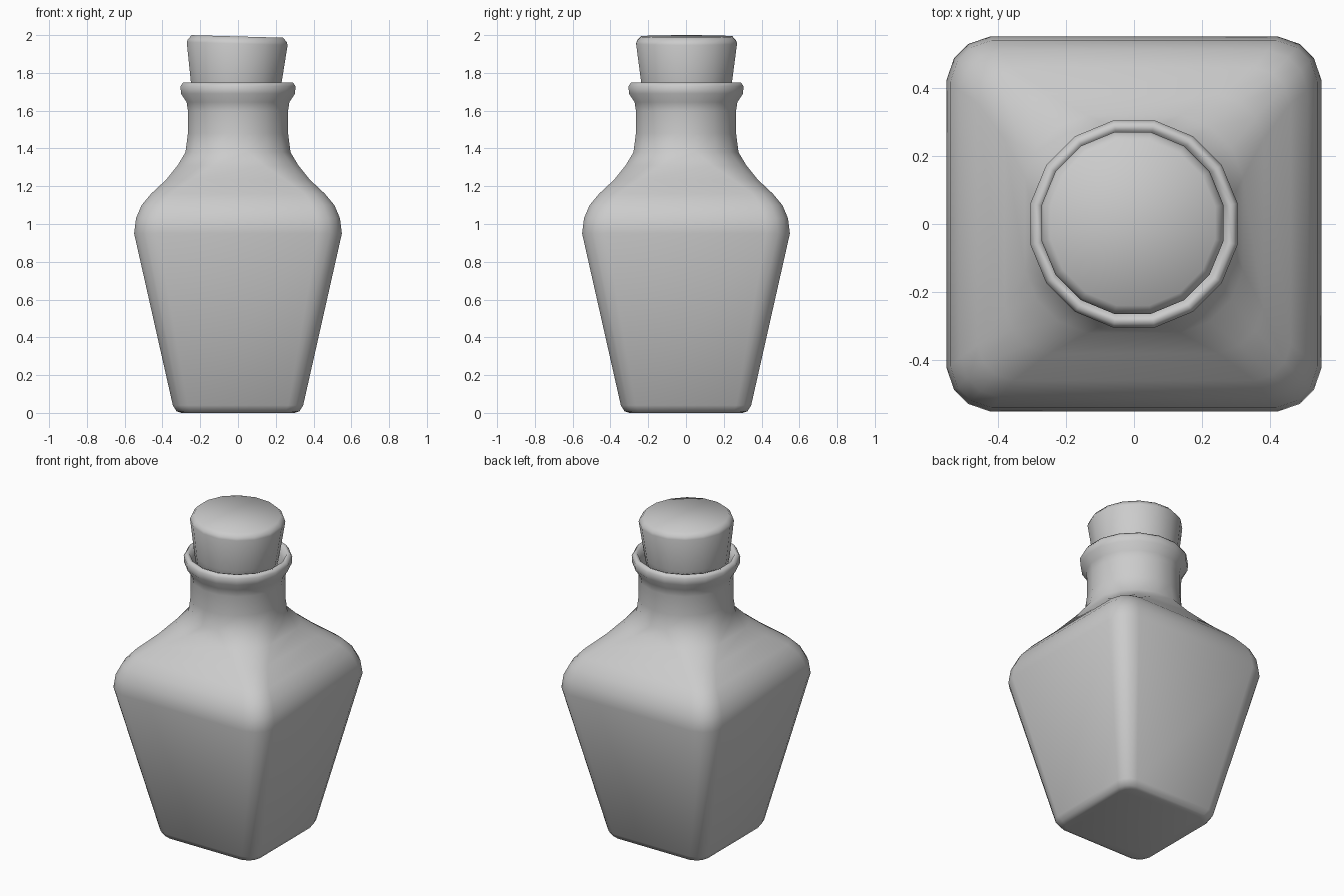
import bpy, bmesh, math

if "Cube" in bpy.data.objects:
    bpy.data.objects.remove(bpy.data.objects["Cube"])

# One corner of the 16-sided rounded square (half size 1)
CORNER = [(1, .77), (.96, .885), (.885, .96), (.77, 1)]


def ring(half, z, blend):
    """16 points: blend 0 = rounded square, 1 = circle."""
    pts = []
    for q in range(4):
        c, s = math.cos(q * math.pi / 2), math.sin(q * math.pi / 2)
        for k, (sx, sy) in enumerate(CORNER):
            a = math.radians(11.25 + 22.5 * k)
            x = half * (sx * (1 - blend) + 1.02 * math.cos(a) * blend)
            y = half * (sy * (1 - blend) + 1.02 * math.sin(a) * blend)
            pts.append((x * c - y * s, x * s + y * c, z))
    return pts


def loft(name, levels, cap_top):
    bm = bmesh.new()
    loops = [[bm.verts.new(p) for p in ring(*lv)] for lv in levels]
    for a, b in zip(loops, loops[1:]):
        for i in range(16):
            j = (i + 1) % 16
            bm.faces.new((a[i], a[j], b[j], b[i]))
    bm.faces.new(loops[0][::-1])
    if cap_top:
        bm.faces.new(loops[-1])
    for f in bm.faces:
        f.smooth = True
    me = bpy.data.meshes.new(name)
    bm.to_mesh(me)
    bm.free()
    ob = bpy.data.objects.new(name, me)
    bpy.context.collection.objects.link(ob)
    return ob


# Bottle: tapered square body, shoulder, round neck, rolled lip, inner neck
loft("bottle", [
    (.30, 0, 0), (.325, .008, 0), (.345, .04, 0),
    (.55, .95, 0), (.54, 1.03, 0), (.51, 1.10, 0), (.46, 1.16, 0),
    (.38, 1.235, .2), (.32, 1.31, .6), (.278, 1.38, 1),
    (.265, 1.48, 1), (.265, 1.60, 1), (.272, 1.645, 1), (.302, 1.69, 1),
    (.304, 1.73, 1), (.29, 1.75, 1), (.272, 1.745, 1),
    (.255, 1.70, 1), (.242, 1.64, 1), (.24, 1.58, 1)], False)

# Stopper: tapered cork, slightly off centre and tilted
cork = loft("stopper", [
    (.215, -.16, 1), (.24, 0, 1), (.267, .205, 1), (.262, .22, 1),
    (.242, .243, 1)], True)
cork.location = (-.01, .003, 1.75)
cork.rotation_euler = (0, math.radians(1.6), 0)
